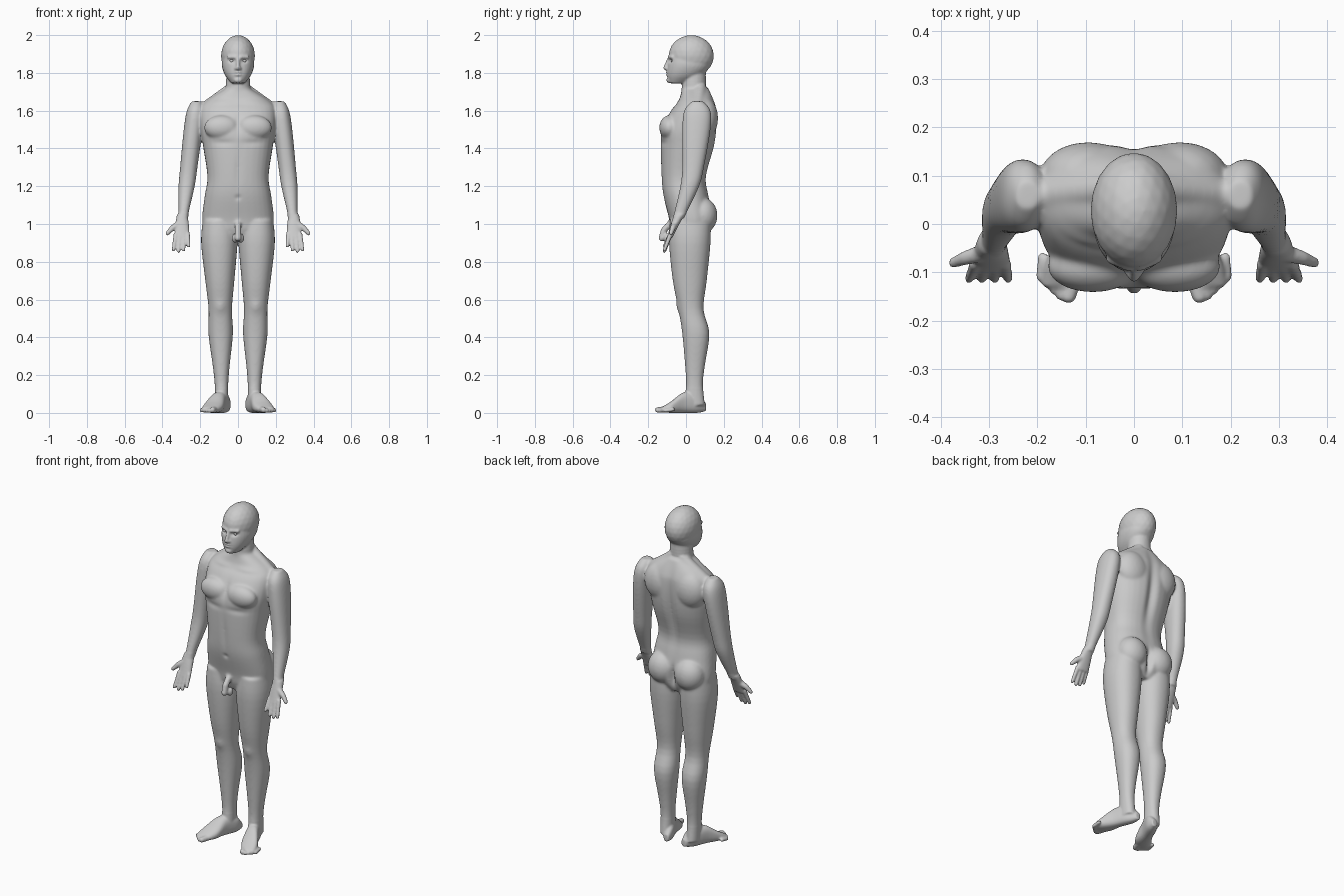
import bpy, bmesh, math
from mathutils import Vector, Matrix

if "Cube" in bpy.data.objects:
    bpy.data.objects.remove(bpy.data.objects["Cube"])

SIDES = (1, -1)
GREY = (.6, .6, .6, 1)
skin = bpy.data.materials.new("plain grey")
skin.use_nodes = True
skin.diffuse_color = GREY
skin.node_tree.nodes["Principled BSDF"].inputs["Base Color"].default_value = GREY

bm = bmesh.new()


def spline(rows, steps=4):
    """Smooth the list of sections with a Catmull-Rom curve."""
    rows = [Vector(row) for row in rows]
    padded = [rows[0]] + rows + [rows[-1]]
    result = []
    for before, start, end, after in zip(padded, padded[1:], padded[2:], padded[3:]):
        tangent_in, tangent_out = (end - before) / 2, (after - start) / 2
        for i in range(steps):
            t = i / steps
            ease = t * t * (3 - 2 * t)
            result.append(start.lerp(end, ease) + tangent_in * t * (1 - t) ** 2
                          - tangent_out * t * t * (1 - t))
    return result + [rows[-1]]


def loft(rows, side=1, base=0, lean=0, power=2.2, along_y=False, count=32):
    """Closed skin over sections of position, half width, low edge and high edge.
    The centre line starts at x = base and leans with the position."""
    rings = []
    for position, half, low, high in spline(rows):
        ring = []
        for k in range(count):
            angle = math.tau * k / count
            c, s = math.cos(angle), math.sin(angle)
            u = base + lean * position + half * math.copysign(abs(c) ** (2 / power), c)
            v = (low + high) / 2 + (high - low) / 2 * math.copysign(abs(s) ** (2 / power), s)
            place = (side * u, position, v) if along_y else (side * u, v, position)
            ring.append(bm.verts.new(place))
        rings.append(ring)
    for lower, upper in zip(rings, rings[1:]):
        for k in range(count):
            n = (k + 1) % count
            bm.faces.new((lower[k], lower[n], upper[n], upper[k]))
    bm.faces.new(rings[0])
    bm.faces.new(rings[-1])


def ball(centre, radii, side=1):
    place = Matrix.Translation((centre[0] * side, centre[1], centre[2]))
    bmesh.ops.create_icosphere(bm, subdivisions=3, radius=1,
                               matrix=place @ Matrix.Diagonal((*radii, 1)))


def chain(points, side=1):
    """Tapered round limb through points of x, y, z, radius."""
    points = [Vector(point) for point in points]
    for start, end in zip(points, points[1:]):
        spacing = min(start.w, end.w) * .35
        steps = max(2, math.ceil((end - start).length / spacing))
        for i in range(steps + 1):
            point = start.lerp(end, i / steps)
            ball(point.xyz, [point.w] * 3, side)


# Torso
loft([(.92, .12, -.06, .1), (.97, .175, -.08, .13), (1.03, .19, -.09, .14),
      (1.15, .176, -.12, .12), (1.25, .162, -.13, .107), (1.4, .183, -.134, .148),
      (1.5, .198, -.13, .163), (1.6, .2, -.08, .163), (1.65, .17, -.04, .15),
      (1.72, .06, -.02, .12)], power=2.4)

# Neck, skull and face
chain([(0, .05, 1.64, .08), (0, .042, 1.72, .066), (0, .045, 1.83, .06)])
ball((0, .028, 1.89), (.09, .12, .11))
loft([(1.745, .035, -.09, 0), (1.79, .07, -.1, .09), (1.85, .086, -.095, .13),
      (1.92, .07, -.08, .1)])

# Nose, lips, chin and brow
chain([(0, -.094, 1.87, .008), (0, -.11, 1.826, .011)])
for height in (1.79, 1.803):
    ball((0, -.095, height), (.021, .012, .006))
ball((0, -.088, 1.762), (.024, .016, .016))

for s in SIDES:
    chain([(.012, -.09, 1.882, .009), (.05, -.073, 1.884, .009)], s)
    ball((.01, -.1, 1.823), (.009, .011, .008), s)

    # Chest, back, shoulder slope and seat muscles
    ball((.085, -.088, 1.51), (.095, .054, .066), s)
    ball((.095, .1, 1.56), (.1, .07, .11), s)
    chain([(.03, .075, 1.72, .032), (.18, .06, 1.607, .036)], s)
    ball((.088, .088, 1.045), (.088, .079, .095), s)

    # Arm
    loft([(1.65, .025, .03, .09), (1.6, .045, -.01, .13), (1.5, .05, -.02, .13),
          (1.3, .046, -.02, .095), (1.2, .043, -.03, .07), (1.07, .028, -.06, .008),
          (1.03, .028, -.07, -.01)], s, base=.41, lean=-.115)

    # Palm, fingers and thumb
    loft([(1.05, .027, -.064, -.006), (1, .036, -.08, -.035), (.93, .04, -.1, -.07)], s, base=.296)
    for i in range(4):
        tip = .856 + .007 * (i - 2) ** 2
        chain([(.266 + .021 * i, -.083, .945, .0125), (.261 + .027 * i, -.114, tip, .0095)], s)
    chain([(.313, -.06, 1, .018), (.348, -.07, .978, .015), (.374, -.08, .95, .011)], s)

    # Leg
    loft([(1.02, .085, -.085, .13), (.9, .096, -.09, .13), (.7, .077, -.07, .11),
          (.55, .062, -.04, .093), (.42, .065, -.02, .124), (.25, .045, -.005, .1),
          (.15, .036, 0, .09), (.04, .035, -.01, .1)], s, base=.085, lean=.016)

    # Foot and toes
    loft([(.106, .015, .01, .05), (.06, .036, 0, .1), (-.01, .04, 0, .11), (-.08, .052, 0, .06),
          (-.13, .038, .004, .03)], s, base=.1, lean=-.4, power=2.5, along_y=True)
    chain([(.122, -.11, .018, .017), (.135, -.15, .016, .015)], s)
    for i in range(4):
        x, y, radius = .15 + .0145 * i, -.148 + .013 * i, .012 - .0006 * i
        chain([(x - .004, y + .04, .018, radius), (x, y, .012, radius)], s)

    ball((.014, -.098, .925), (.019, .021, .025), s)

# Groin
chain([(0, -.088, 1, .017), (0, -.118, .965, .017), (0, -.128, .925, .017)])

# Fuse the parts into one skin
bmesh.ops.recalc_face_normals(bm, faces=bm.faces)
mesh = bpy.data.meshes.new("body")
bm.to_mesh(mesh)
bm.free()
body = bpy.data.objects.new("body", mesh)
bpy.context.collection.objects.link(body)
fuse = body.modifiers.new("fuse", 'REMESH')
fuse.mode = 'VOXEL'
fuse.voxel_size = .0055
relax = body.modifiers.new("relax", 'SMOOTH')
relax.factor, relax.iterations = .5, 4
depsgraph = bpy.context.evaluated_depsgraph_get()
fused = bpy.data.meshes.new_from_object(body.evaluated_get(depsgraph))
body.modifiers.clear()
body.data = fused

# Sculpted hollows and swellings: centre, width, height, push along y
DEPTH = .06
sculpt = [
    (0, .15, 1.42, .024, .2, -.02),        # spine
    (0, .15, 1.01, .012, .06, -.04),       # seat cleft
    (0, -.13, 1.53, .014, .06, .01),       # breastbone
    (0, -.13, 1.28, .013, .1, .006),       # belly line
    (0, -.12, 1.14, .01, .01, .012),       # navel
    (.08, -.13, 1.43, .06, .014, .007),    # chest fold
    (.09, -.04, 1.645, .07, .012, -.006),  # collarbone
    (.094, -.04, .56, .026, .03, -.008),   # kneecap
    (.033, -.09, 1.864, .015, .01, .012),  # eye socket
    (0, -.1, 1.796, .02, .003, .004),      # mouth
]
for v in fused.vertices:
    x, y, z = abs(v.co.x), v.co.y, v.co.z
    for cx, cy, cz, width, height, push in sculpt:
        if abs(z - cz) < height * 3:
            spread = ((x - cx) / width) ** 2 + ((y - cy) / DEPTH) ** 2 + ((z - cz) / height) ** 2
            v.co.y += push * math.exp(-spread)


# Soften the large muscles but keep hands, feet, groin and face crisp
def is_soft(p):
    hand = abs(p.x) > .22 and p.z < 1.06
    groin = abs(p.x) < .045 and p.y < -.075 and .88 < p.z < 1
    return .13 < p.z < 1.73 and not hand and not groin


soft = body.vertex_groups.new(name="soft")
soft.add([v.index for v in fused.vertices if is_soft(v.co)], 1, 'REPLACE')
soften = body.modifiers.new("soften", 'SMOOTH')
soften.factor, soften.iterations, soften.vertex_group = .5, 18, soft.name
fused.materials.clear()
fused.materials.append(skin)
fused.shade_smooth()

# Eyes
for s, name in zip(SIDES, ("left_eye", "right_eye")):
    bpy.ops.mesh.primitive_uv_sphere_add(segments=24, ring_count=16, radius=.012,
                                         location=(.033 * s, -.068, 1.864))
    eye = bpy.context.object
    eye.name = name
    eye.data.materials.append(skin)
    eye.data.shade_smooth()
